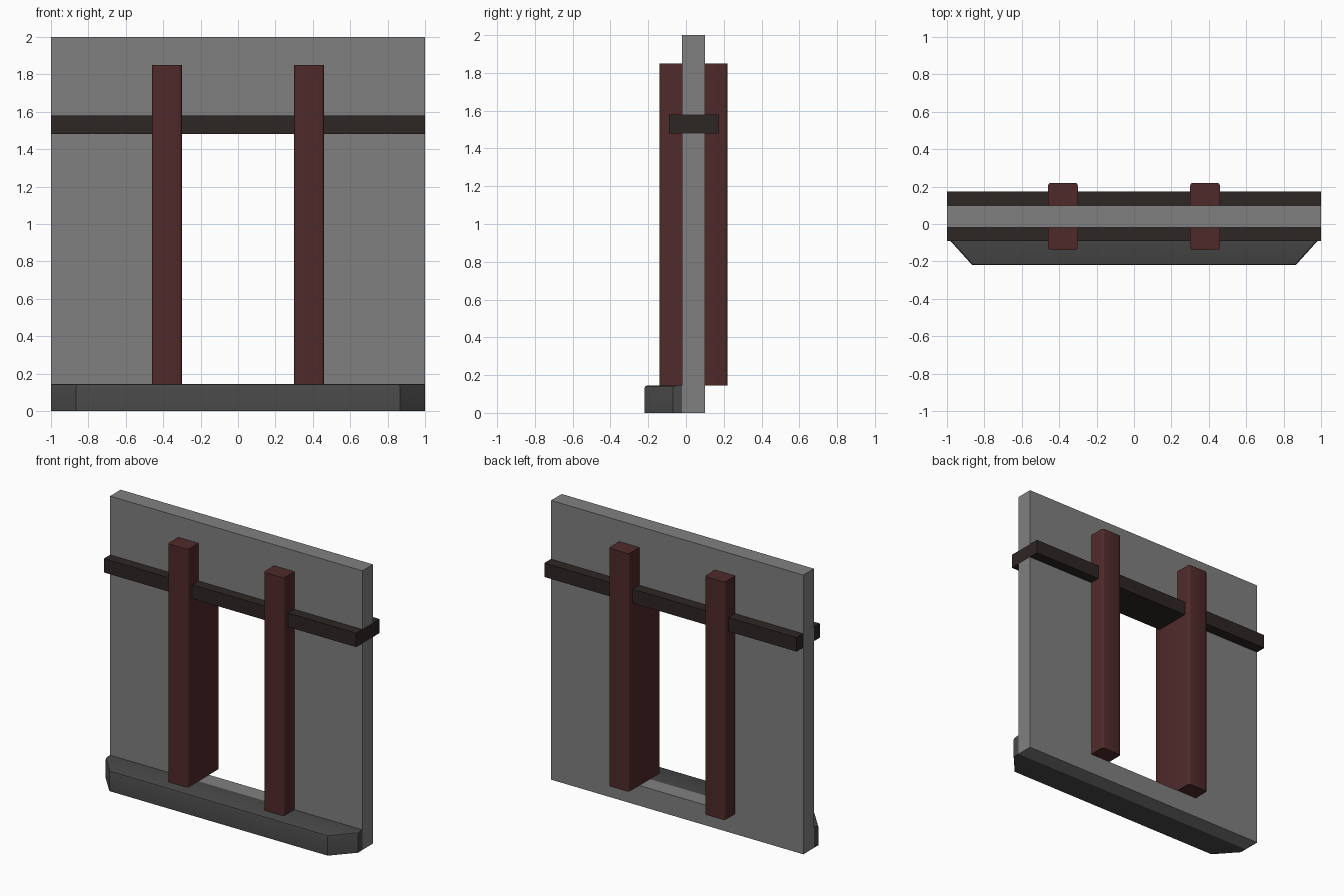
import bpy, bmesh, math

if "Cube" in bpy.data.objects:
    bpy.data.objects.remove(bpy.data.objects["Cube"])


def material(name, rgb):
    mat = bpy.data.materials.new(name)
    mat.diffuse_color = (*rgb, 1)
    mat.use_nodes = True
    mat.node_tree.nodes["Principled BSDF"].inputs["Base Color"].default_value = mat.diffuse_color
    return mat


STONE = material("stone", (0.216, 0.216, 0.216))
DARK_STONE = material("dark_stone", (0.065, 0.065, 0.065))
RED_WOOD = material("red_wood", (0.08, 0.023, 0.023))
DARK_WOOD = material("dark_wood", (0.027, 0.019, 0.018))


def add_object(name, bm, mat):
    bmesh.ops.recalc_face_normals(bm, faces=bm.faces)
    mesh = bpy.data.meshes.new(name)
    bm.to_mesh(mesh)
    bm.free()
    mesh.materials.append(mat)
    obj = bpy.data.objects.new(name, mesh)
    bpy.context.collection.objects.link(obj)
    return obj


def prism(outline, z0, z1):
    """Extrude a plan outline from z0 up to z1."""
    bm = bmesh.new()
    face = bm.faces.new([bm.verts.new((x, y, z0)) for x, y in outline])
    top = bmesh.ops.extrude_face_region(bm, geom=[face])["geom"]
    for v in top:
        if isinstance(v, bmesh.types.BMVert):
            v.co.z = z1
    return bm


def rect(x0, x1, a0, a1):
    return [(x0, a0), (x1, a0), (x1, a1), (x0, a1)]


def bevel(bm, test, width, segments):
    edges = [e for e in bm.edges if test(*[v.co for v in e.verts])]
    bmesh.ops.bevel(bm, geom=edges, offset=width, segments=segments,
                    profile=0.5, affect='EDGES')


def smooth(obj):
    bpy.ops.object.select_all(action='DESELECT')
    obj.select_set(True)
    bpy.context.view_layer.objects.active = obj
    bpy.ops.object.shade_smooth_by_angle(angle=math.radians(35))


# Wall slab with a doorway: outer and inner loops on front and back
bm = bmesh.new()
loops = [[bm.verts.new((x, y, z)) for x, z in pts]
         for y in (-0.02, 0.10)
         for pts in (rect(-1, 0.999, 0, 2), rect(-0.38, 0.38, 0.145, 1.5))]
front_out, front_in, back_out, back_in = loops
for a, b in ((front_out, front_in), (back_out, back_in),
             (front_out, back_out), (front_in, back_in)):
    for i in range(4):
        j = (i + 1) % 4
        bm.faces.new((a[i], a[j], b[j], b[i]))
add_object("wall", bm, STONE)

# Door posts running right through the wall, softened upright corners
for side, x in (("left", -0.38), ("right", 0.38)):
    bm = prism(rect(x - 0.08, x + 0.08, -0.14, 0.22), 0.145, 1.85)
    bevel(bm, lambda a, b: abs(a.z - b.z) > 1, 0.016, 3)
    smooth(add_object(side + "_post", bm, RED_WOOD))

# Lintel beam across the full width
add_object("lintel_beam", prism(rect(-0.999, 1, -0.09, 0.175), 1.48, 1.58), DARK_WOOD)

# Front step with angled ends and a softened top edge
bm = prism([(-1, -0.02), (-1, -0.07), (-0.865, -0.22),
            (0.865, -0.22), (1, -0.07), (1, -0.02)], 0, 0.145)
bevel(bm, lambda a, b: min(a.z, b.z) > 0.1 and min(a.y, b.y) < -0.05
      and abs(a.x - b.x) > 0.01, 0.014, 2)
smooth(add_object("front_step", bm, DARK_STONE))
